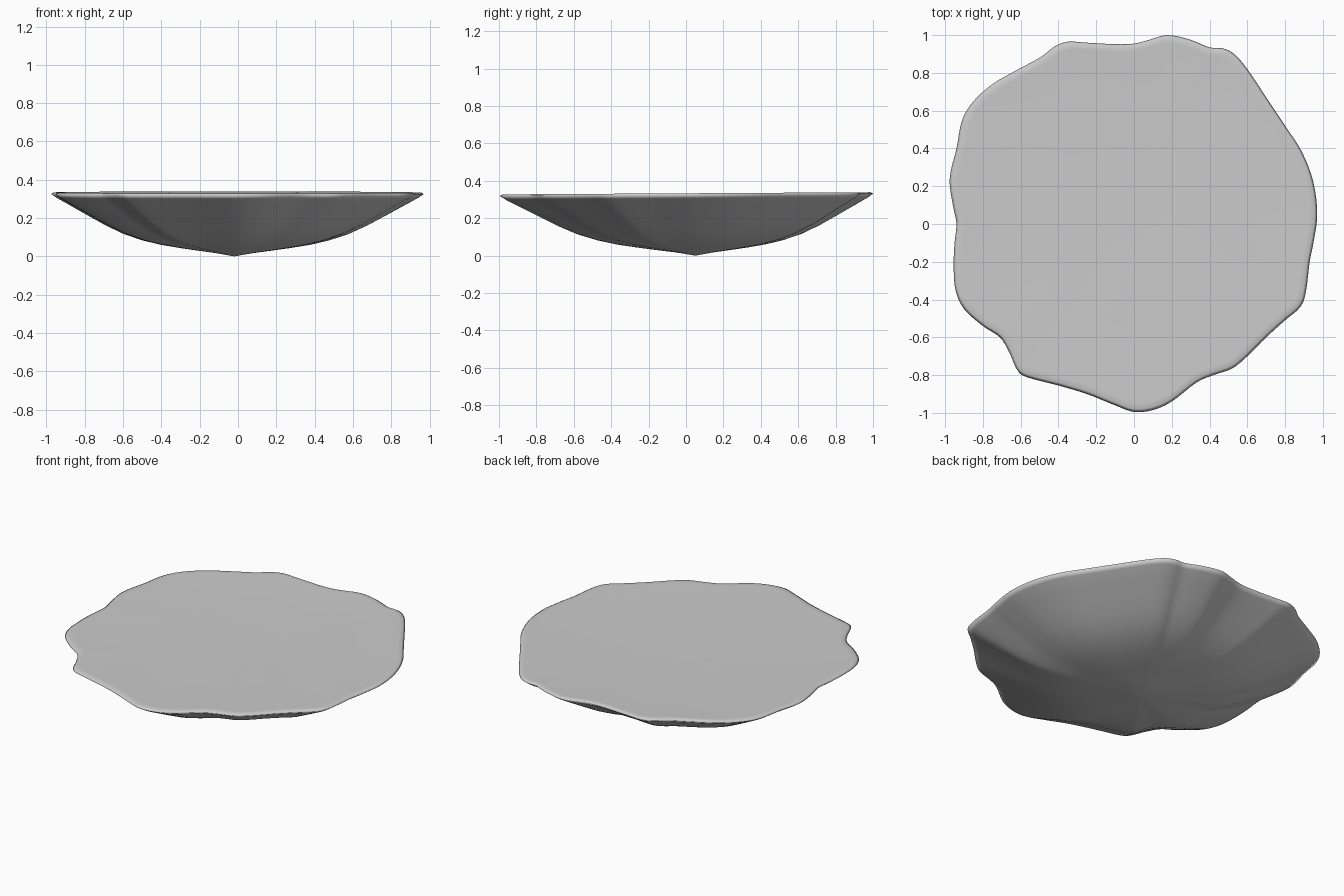
import bpy, bmesh
from mathutils import Vector

if "Cube" in bpy.data.objects:
    bpy.data.objects.remove(bpy.data.objects["Cube"])

# Wavy rim outline, counter-clockwise seen from above
RIM = [(.97, .05), (.95, .22), (.89, .38), (.80, .52), (.72, .64), (.60, .82),
       (.53, .90), (.47, .93), (.40, .935), (.30, .975), (.18, 1), (.08, .975),
       (0, .955), (-.10, .952), (-.25, .96), (-.35, .965), (-.42, .94), (-.50, .88),
       (-.63, .81), (-.75, .74), (-.85, .65), (-.91, .55), (-.94, .40), (-.97, .28),
       (-.975, .20), (-.955, .08), (-.94, 0), (-.95, -.10), (-.955, -.22),
       (-.945, -.35), (-.90, -.45), (-.80, -.54), (-.71, -.60), (-.66, -.68),
       (-.62, -.77), (-.57, -.81), (-.40, -.855), (-.25, -.90), (-.10, -.96),
       (0, -.995), (.10, -.985), (.20, -.94), (.33, -.84), (.42, -.80),
       (.52, -.765), (.60, -.70), (.70, -.60), (.80, -.51), (.88, -.44),
       (.91, -.36), (.93, -.20), (.95, -.10)]
# Section: (fraction of rim radius, height), underside then top
UNDER = [(.1, .017), (.2, .03), (.3, .044), (.4, .06), (.5, .083), (.6, .115),
         (.7, .16), (.8, .213), (.9, .267), (.97, .305), (1, .325)]
TOP = [(.985, .333), (.955, .332), (.6, .328), (.25, .325)]
LOW, HIGH = Vector((-.02, .05)), Vector((.03, .12))


def smooth_loop(pts, steps):
    """Closed Catmull-Rom curve through the points."""
    pts = [Vector(p) for p in pts]
    n, out = len(pts), []
    for i in range(n):
        a, b, c, d = (pts[(i + k) % n] for k in (-1, 0, 1, 2))
        for s in range(steps):
            t = s / steps
            out.append(.5 * (2 * b + (c - a) * t + (2 * a - 5 * b + 4 * c - d) * t * t
                             + (3 * b - a - 3 * c + d) * t ** 3))
    return out


rim = smooth_loop(RIM, 4)
n = len(rim)
bm = bmesh.new()


def ring(centre, t, z):
    pts = [centre.lerp(p, t) for p in rim]
    return [bm.verts.new((p.x, p.y, z + .006 * p.y * t)) for p in pts]


# Fluted underside, rounded lip and nearly flat top
rings = [ring(LOW, t, z) for t, z in UNDER] + [ring(HIGH, t, z) for t, z in TOP]
for a, b in zip(rings, rings[1:]):
    for i in range(n):
        j = (i + 1) % n
        bm.faces.new((a[i], a[j], b[j], b[i]))
bottom = bm.verts.new((LOW.x, LOW.y, 0))
middle = bm.verts.new((HIGH.x, HIGH.y, .324))
for i in range(n):
    j = (i + 1) % n
    bm.faces.new((bottom, rings[0][j], rings[0][i]))
    bm.faces.new((middle, rings[-1][i], rings[-1][j]))
bmesh.ops.recalc_face_normals(bm, faces=bm.faces)
for f in bm.faces:
    f.smooth = True

mesh = bpy.data.meshes.new("wavy_dish")
bm.to_mesh(mesh)
bm.free()
bpy.context.collection.objects.link(bpy.data.objects.new("wavy_dish", mesh))
